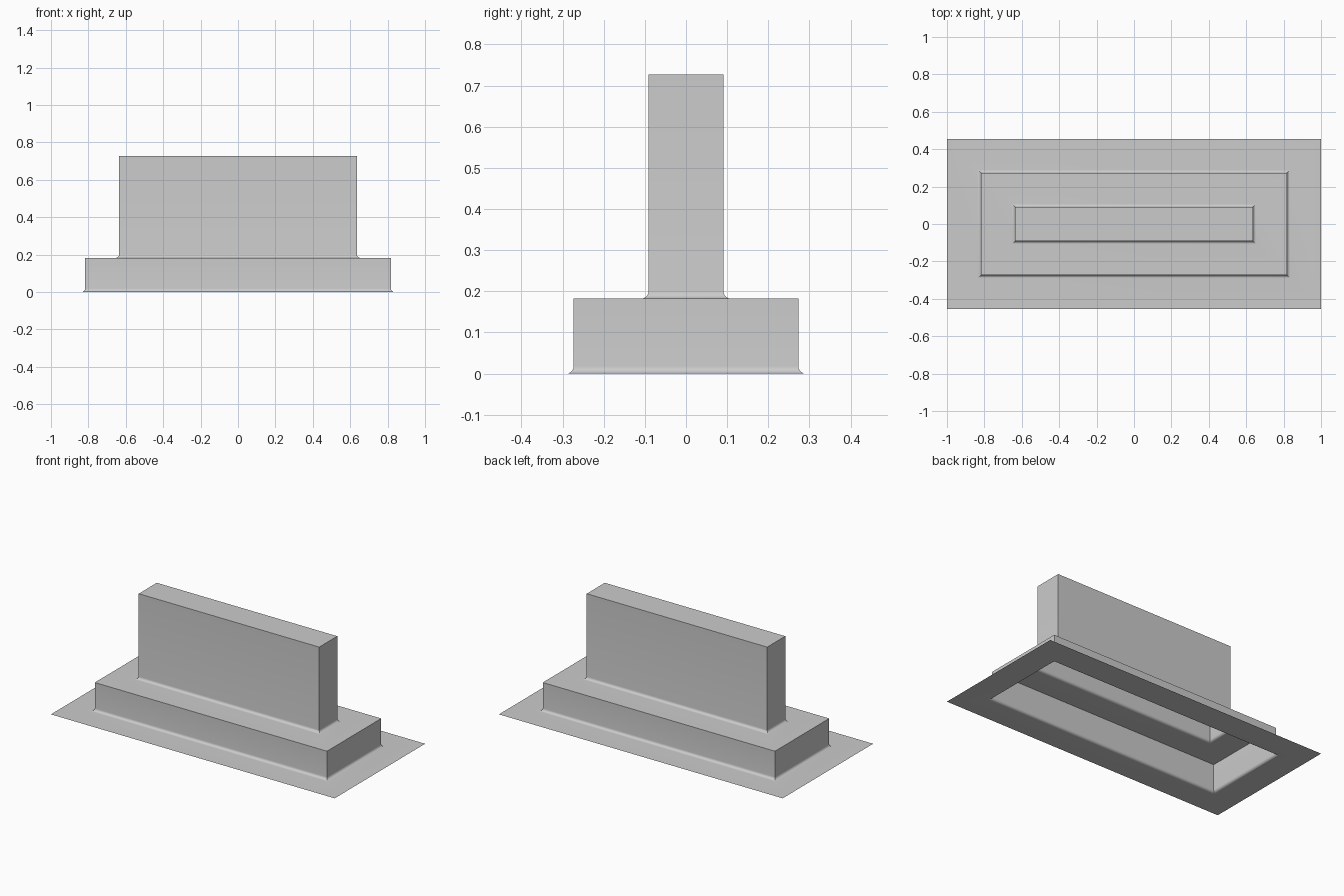
import bpy
import bmesh
import math

cube = bpy.data.objects.get("Cube")
if cube:
    bpy.data.objects.remove(cube, do_unlink=True)

FILLET = 0.018
STEPS = 6

# One plain grey for the whole shell
grey = bpy.data.materials.new("plain grey")
grey.use_nodes = True
colour = (0.6, 0.6, 0.6, 1)
grey.diffuse_color = colour
grey.node_tree.nodes["Principled BSDF"].inputs["Base Color"].default_value = colour


def cove(inset, z):
    """Concave fillet from a floor at height z into the wall at this inset."""
    for i in range(STEPS + 1):
        a = math.pi / 2 * i / STEPS
        yield (inset - FILLET * (1 - math.sin(a)), z + FILLET * (1 - math.cos(a)))


# Stepped profile as (inset from rim, height)
profile = [(0, 0), *cove(0.182, 0), (0.182, 0.182),
           *cove(0.364, 0.182), (0.364, 0.727)]

# Rectangular rings joined into a sheet, open underneath
bm = bmesh.new()
rings = []
for inset, z in profile:
    hx, hy = 1 - inset, 0.455 - inset
    rings.append([bm.verts.new((sx * hx, sy * hy, z))
                  for sx, sy in ((-1, -1), (1, -1), (1, 1), (-1, 1))])
for low, high in zip(rings, rings[1:]):
    for i in range(4):
        j = (i + 1) % 4
        bm.faces.new((low[i], low[j], high[j], high[i]))
bm.faces.new(rings[-1])

mesh = bpy.data.meshes.new("stepped_shell")
bm.to_mesh(mesh)
bm.free()
mesh.materials.append(grey)
shell = bpy.data.objects.new("stepped_shell", mesh)
bpy.context.collection.objects.link(shell)

# Smooth fillets, crisp corners
bpy.ops.object.select_all(action='DESELECT')
shell.select_set(True)
bpy.context.view_layer.objects.active = shell
bpy.ops.object.shade_smooth_by_angle(angle=math.radians(30))
